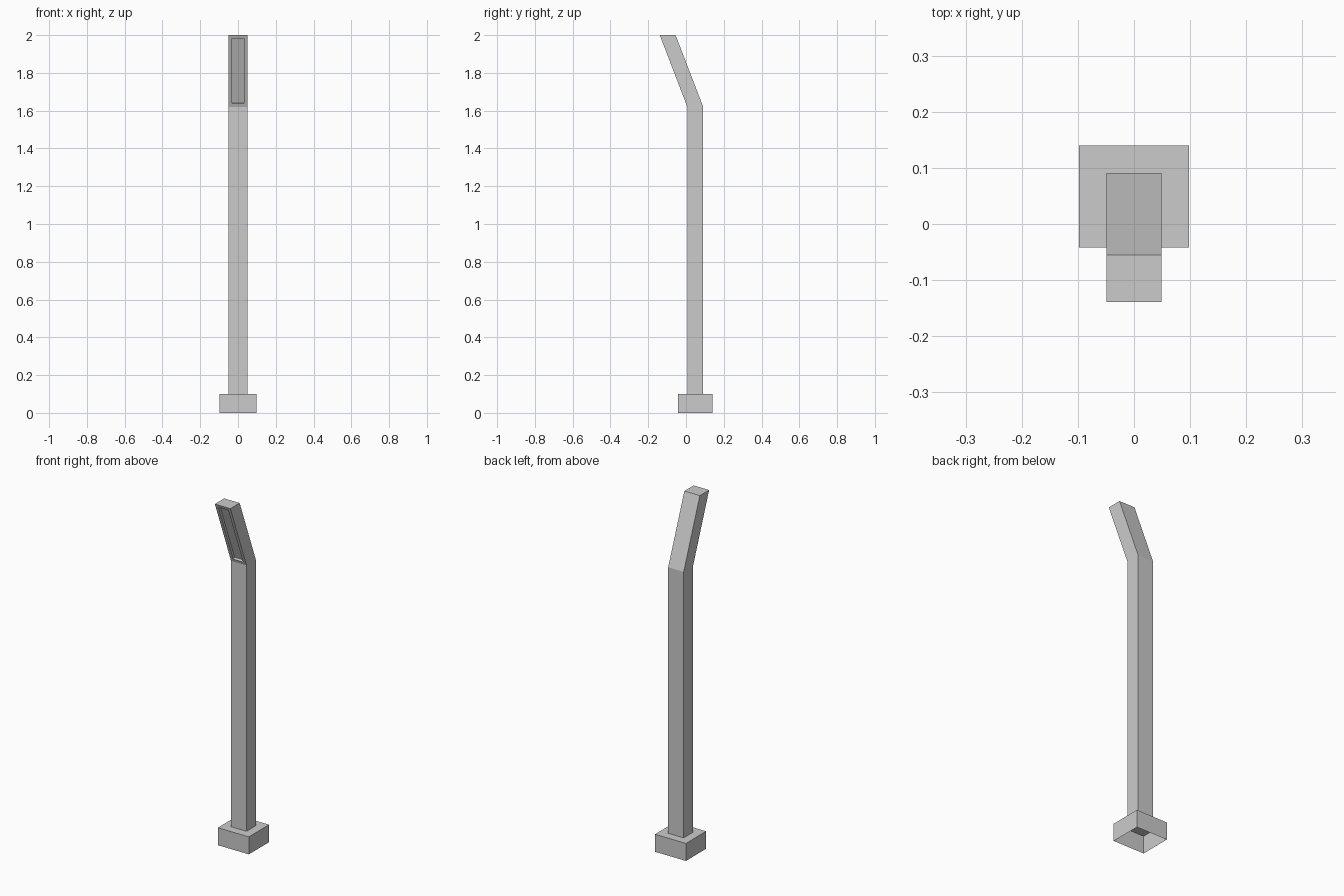
import bpy, bmesh
from mathutils import Vector

if "Cube" in bpy.data.objects:
    bpy.data.objects.remove(bpy.data.objects["Cube"])


def rect(bm, hx, y0, y1, z):
    return bm.faces.new([bm.verts.new(p) for p in
                         ((-hx, y0, z), (hx, y0, z), (hx, y1, z), (-hx, y1, z))])


def extrude(bm, face, move):
    # extrude a cap upward, dropping the old cap so the shell stays hollow
    res = bmesh.ops.extrude_face_region(bm, geom=[face])["geom"]
    verts = [g for g in res if isinstance(g, bmesh.types.BMVert)]
    bmesh.ops.translate(bm, verts=verts, vec=Vector(move))
    if face.is_valid:
        bmesh.ops.delete(bm, geom=[face], context='FACES_ONLY')
    return next(g for g in res if isinstance(g, bmesh.types.BMFace))


def finish(bm, name):
    mesh = bpy.data.meshes.new(name)
    bm.normal_update()
    bm.to_mesh(mesh)
    bm.free()
    obj = bpy.data.objects.new(name, mesh)
    bpy.context.collection.objects.link(obj)


# Base block, open underneath
bm = bmesh.new()
extrude(bm, rect(bm, 0.098, -0.042, 0.14, 0), (0, 0, 0.1))
finish(bm, "base")

# Post with its head leaning forward
bm = bmesh.new()
cap = rect(bm, 0.049, 0.007, 0.091, 0.1)
cap = extrude(bm, cap, (0, 0, 1.52))
extrude(bm, cap, (0, -0.146, 0.38))
bm.normal_update()

# Recessed panel in the front of the head
front = min((f for f in bm.faces if f.calc_center_median().z > 1.7),
            key=lambda f: f.normal.y)
bmesh.ops.inset_region(bm, faces=[front], thickness=0.018, use_even_offset=True)
ring = bmesh.ops.inset_region(bm, faces=[front], thickness=0.0, depth=-0.014)
finish(bm, "post")
